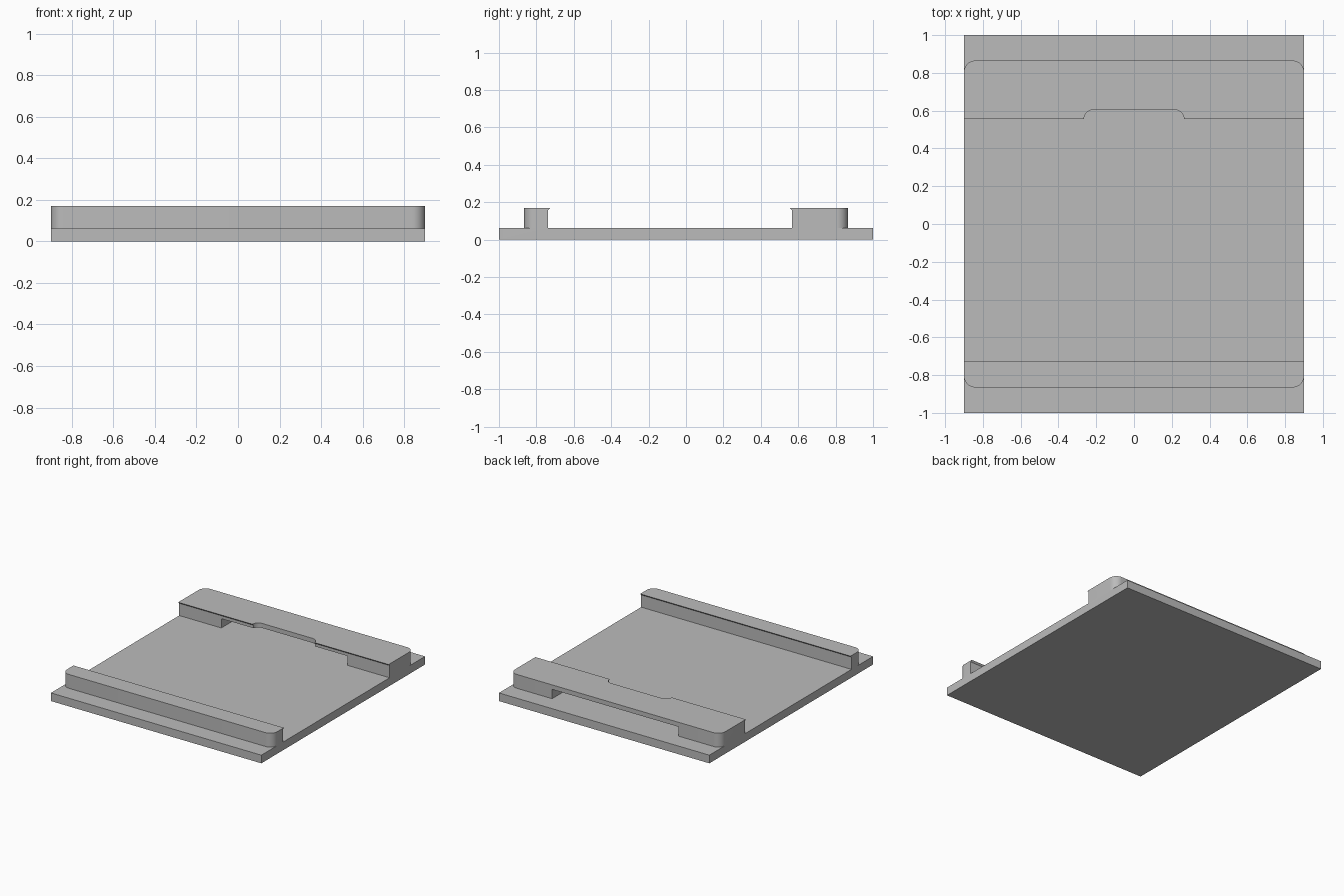
import bpy, bmesh, math

if "Cube" in bpy.data.objects:
    bpy.data.objects.remove(bpy.data.objects["Cube"])

BASE_Z, TOP_Z, HALF_X = 0.063, 0.17, 0.9

grey = bpy.data.materials.new("plain grey")
grey.diffuse_color = (0.5, 0.5, 0.5, 1)
grey.use_nodes = True
grey.node_tree.nodes["Principled BSDF"].inputs["Base Color"].default_value = grey.diffuse_color


def extrude(name, points, offset):
    """Closed solid made by sweeping a flat outline along an offset."""
    bm = bmesh.new()
    face = bm.faces.new([bm.verts.new(p) for p in points])
    res = bmesh.ops.extrude_face_region(bm, geom=[face], use_keep_orig=True)
    verts = [v for v in res["geom"] if isinstance(v, bmesh.types.BMVert)]
    bmesh.ops.translate(bm, verts=verts, vec=offset)
    bmesh.ops.recalc_face_normals(bm, faces=bm.faces)
    mesh = bpy.data.meshes.new(name)
    bm.to_mesh(mesh)
    bm.free()
    obj = bpy.data.objects.new(name, mesh)
    bpy.context.collection.objects.link(obj)
    mesh.materials.append(grey)
    return obj


def boolean(target, tool, operation):
    mod = target.modifiers.new(operation.lower(), "BOOLEAN")
    mod.operation, mod.object, mod.solver = operation, tool, "EXACT"
    bpy.context.view_layer.objects.active = target
    bpy.ops.object.modifier_apply(modifier=mod.name)
    bpy.data.objects.remove(tool, do_unlink=True)


def box(name, x, y0, y1, z0, z1):
    return extrude(name, [(-x, y0, z0), (x, y0, z0), (x, y1, z0), (-x, y1, z0)],
                   (0, 0, z1 - z0))


def rail(name, outer, wall, lip):
    """Rail with a small retaining lip inside and rounded outer corners."""
    drop = abs(wall - lip)
    profile = [(outer, BASE_Z), (outer, TOP_Z), (lip, TOP_Z),
               (wall, TOP_Z - drop), (wall, BASE_Z)]
    obj = extrude(name, [(-HALF_X, y, z) for y, z in profile], (2 * HALF_X, 0, 0))
    bm = bmesh.new()
    bm.from_mesh(obj.data)
    corners = [e for e in bm.edges
               if all(abs(v.co.y - outer) < 1e-4 for v in e.verts)
               and abs(e.verts[0].co.x - e.verts[1].co.x) < 1e-4]
    bmesh.ops.bevel(bm, geom=corners, offset=0.06, segments=10, profile=0.5,
                    affect="EDGES")
    bm.to_mesh(obj.data)
    bm.free()
    return obj


# Base plate and the two rails
tray = box("tray", HALF_X, -1, 1, 0, BASE_Z)
front_rail = rail("front_rail", -0.865, -0.737, -0.725)
rear_rail = rail("rear_rail", 0.865, 0.567, 0.555)

# Wide slot running through the rear rail at floor level
boolean(rear_rail, box("slot", 0.54, 0.5, 0.95, 0.0, 0.135), "DIFFERENCE")

# Thumb notch with rounded inner corners, open down to the slot
r, half, back = 0.05, 0.265, 0.605
arc = [(half - r + r * math.cos(a), back - r + r * math.sin(a))
       for a in (i * math.pi / 16 for i in range(9))]
outline = [(half, 0.5)] + arc + [(-x, y) for x, y in reversed(arc)] + [(-half, 0.5)]
boolean(rear_rail, extrude("notch", [(x, y, 0.1) for x, y in outline], (0, 0, 0.1)),
        "DIFFERENCE")

# Join rails to the plate
boolean(tray, front_rail, "UNION")
boolean(tray, rear_rail, "UNION")

# Smooth only the rounded corners
tray.select_set(True)
bpy.context.view_layer.objects.active = tray
bpy.ops.object.shade_smooth_by_angle(angle=math.radians(30))
